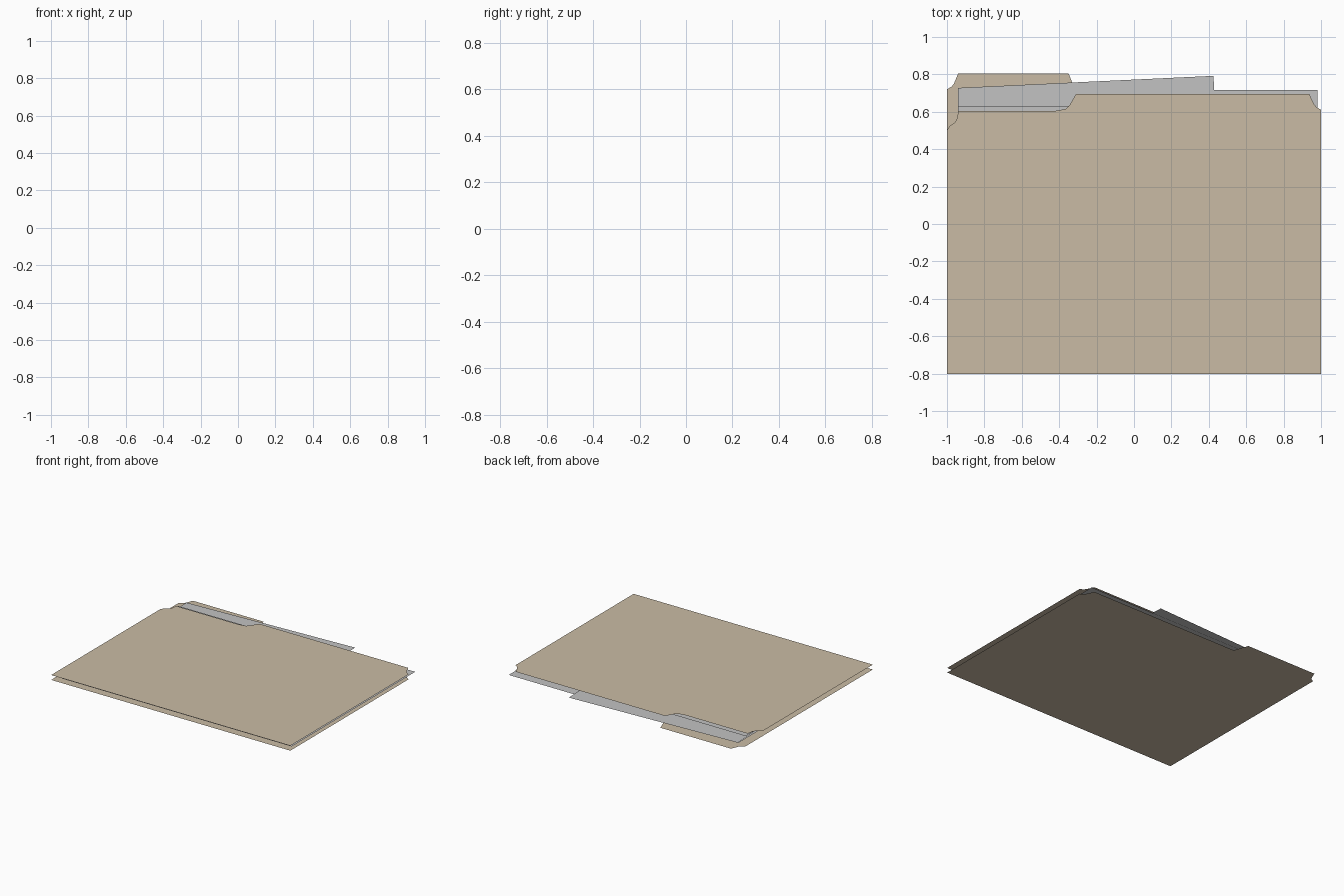
import bpy, math

if "Cube" in bpy.data.objects:
    bpy.data.objects.remove(bpy.data.objects["Cube"])

def material(name, rgb):
    m = bpy.data.materials.new(name)
    m.diffuse_color = (*rgb, 1)
    m.use_nodes = True
    m.node_tree.nodes["Principled BSDF"].inputs["Base Color"].default_value = m.diffuse_color
    return m

tan = material("manila_tan", (0.59, 0.50, 0.375))
grey = material("paper_grey", (0.54, 0.54, 0.54))

def sheet(name, outline, z, mat):
    """Flat sheet of card or paper from a counter-clockwise outline."""
    me = bpy.data.meshes.new(name)
    me.from_pydata([(x, y, z) for x, y in outline], [], [list(range(len(outline)))])
    me.materials.append(mat)
    ob = bpy.data.objects.new(name, me)
    bpy.context.collection.objects.link(ob)
    return ob

def rect(x0, x1, y0, y1):
    return [(x0, y0), (x1, y0), (x1, y1), (x0, y1)]

# Shared front and right edges, with the clipped right corner
base = [(-1, -0.803), (1, -0.803), (1, 0.61), (0.975, 0.625), (0.96, 0.645), (0.937, 0.695)]

# Back cover with raised index tab on the left
sheet("back_cover", base + [(-0.31, 0.695), (-0.33, 0.755), (-0.35, 0.805), (-0.94, 0.805),
      (-0.963, 0.75), (-0.975, 0.735), (-1, 0.72)], 0.0, tan)

# Front cover with a cut-away below the tab
sheet("front_cover", base + [(-0.31, 0.695), (-0.345, 0.635), (-0.365, 0.615), (-0.42, 0.605),
      (-0.94, 0.605), (-0.945, 0.565), (-0.96, 0.54), (-0.985, 0.525), (-1, 0.50)], 0.037, tan)

# Loose papers inside
sheet("wide_paper", rect(-0.94, 0.98, -0.76, 0.717), 0.010, grey)

a = math.radians(2.7)
c, s = math.cos(a), math.sin(a)
tilted = [(0.425 + x * c - y * s, 0.792 + x * s + y * c)
          for x, y in rect(-1.367, 0, -1.45, 0)]
sheet("tilted_paper", tilted, 0.016, grey)

sheet("top_paper", rect(-0.94, 0.94, -0.76, 0.63), 0.028, grey)
